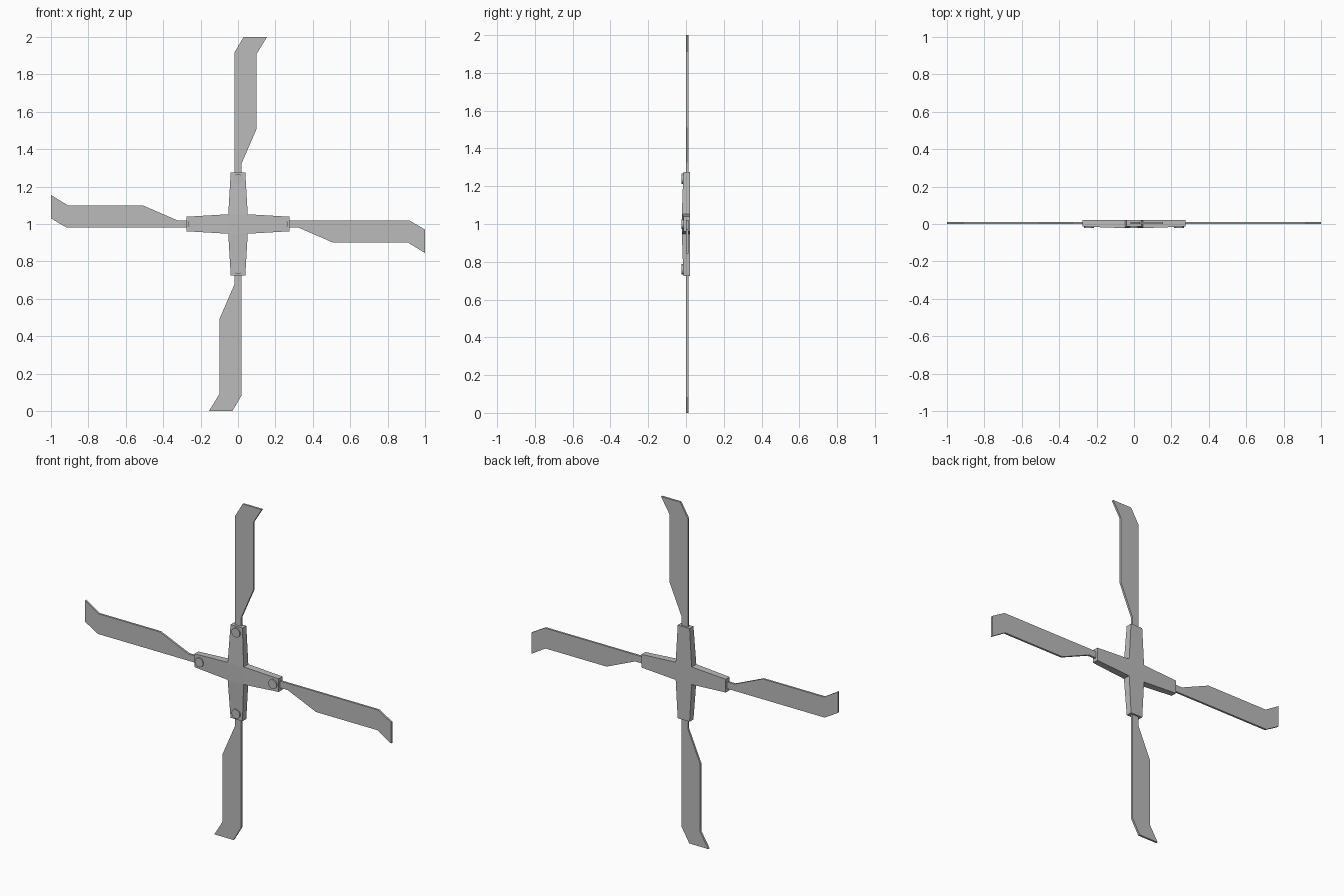
import bpy, bmesh, math
from mathutils import Matrix, Vector

cube = bpy.data.objects.get("Cube")
if cube:
    bpy.data.objects.remove(cube)

grey = bpy.data.materials.new("light_grey")
grey.use_nodes = True
grey.diffuse_color = (0.5, 0.5, 0.5, 1)
grey.node_tree.nodes["Principled BSDF"].inputs["Base Color"].default_value = (0.5, 0.5, 0.5, 1)

ARMS = {"top": 0, "left": 1, "bottom": 2, "right": 3}
CENTRE = Matrix.Translation((0, 0, 1))
BACK = 0.022          # rear face of the hub
ROOT, TIP = 0.052, 0.275
TIP_W = 0.039         # half width at an arm end


def turn(i):
    return Matrix.Rotation(i * math.pi / 2, 4, "Y")


def finish(name, bm, matrix):
    bmesh.ops.recalc_face_normals(bm, faces=bm.faces)
    bm.transform(matrix)
    mesh = bpy.data.meshes.new(name)
    bm.to_mesh(mesh)
    bm.free()
    mesh.materials.append(grey)
    obj = bpy.data.objects.new(name, mesh)
    bpy.context.collection.objects.link(obj)
    return obj


# Hub: central square with four tapered arms, sloping back towards their ends
bm = bmesh.new()
for y in (-BACK, BACK):
    bm.faces.new([bm.verts.new((x * ROOT, y, z * ROOT))
                  for x, z in ((-1, -1), (1, -1), (1, 1), (-1, 1))])
for i in range(4):
    def ring(w, r, front):
        return [bm.verts.new(turn(i) @ Vector(p)) for p in
                ((-w, front, r), (w, front, r), (w, BACK, r), (-w, BACK, r))]
    inner, outer = ring(ROOT, ROOT, -BACK), ring(TIP_W, TIP, -0.014)
    for k in range(4):
        n = (k + 1) % 4
        bm.faces.new((inner[k], inner[n], outer[n], outer[k]))
    bm.faces.new(outer)
bmesh.ops.remove_doubles(bm, verts=bm.verts, dist=0.0005)
finish("hub", bm, CENTRE)

# Blade outline (across, along) for the upright blade
OUTLINE = [(-0.02, 0.2), (0.02, 0.2), (0.02, 0.325), (0.1, 0.51), (0.1, 0.91),
           (0.155, 1), (0.03, 1), (-0.02, 0.915)]

for side, i in ARMS.items():
    # Flat blade with a swept tip
    bm = bmesh.new()
    face = bm.faces.new([bm.verts.new((x, 0, z)) for x, z in OUTLINE])
    extruded = bmesh.ops.extrude_face_region(bm, geom=[face])["geom"]
    bmesh.ops.translate(bm, vec=(0, 0.012, 0),
                        verts=[v for v in extruded if isinstance(v, bmesh.types.BMVert)])
    finish(side + "_blade", bm, CENTRE @ turn(i))

    # Round bolt head near the arm end
    bm = bmesh.new()
    bmesh.ops.create_cone(bm, cap_ends=True, segments=24, radius1=0.027,
                          radius2=0.027, depth=0.012)
    place = Matrix.Translation((0, -0.0165, 0.24)) @ Matrix.Rotation(math.pi / 2, 4, "X")
    bolt = finish(side + "_bolt", bm, CENTRE @ turn(i) @ place)
    bpy.ops.object.select_all(action="DESELECT")
    bolt.select_set(True)
    bpy.context.view_layer.objects.active = bolt
    bpy.ops.object.shade_smooth_by_angle(angle=math.radians(35))
